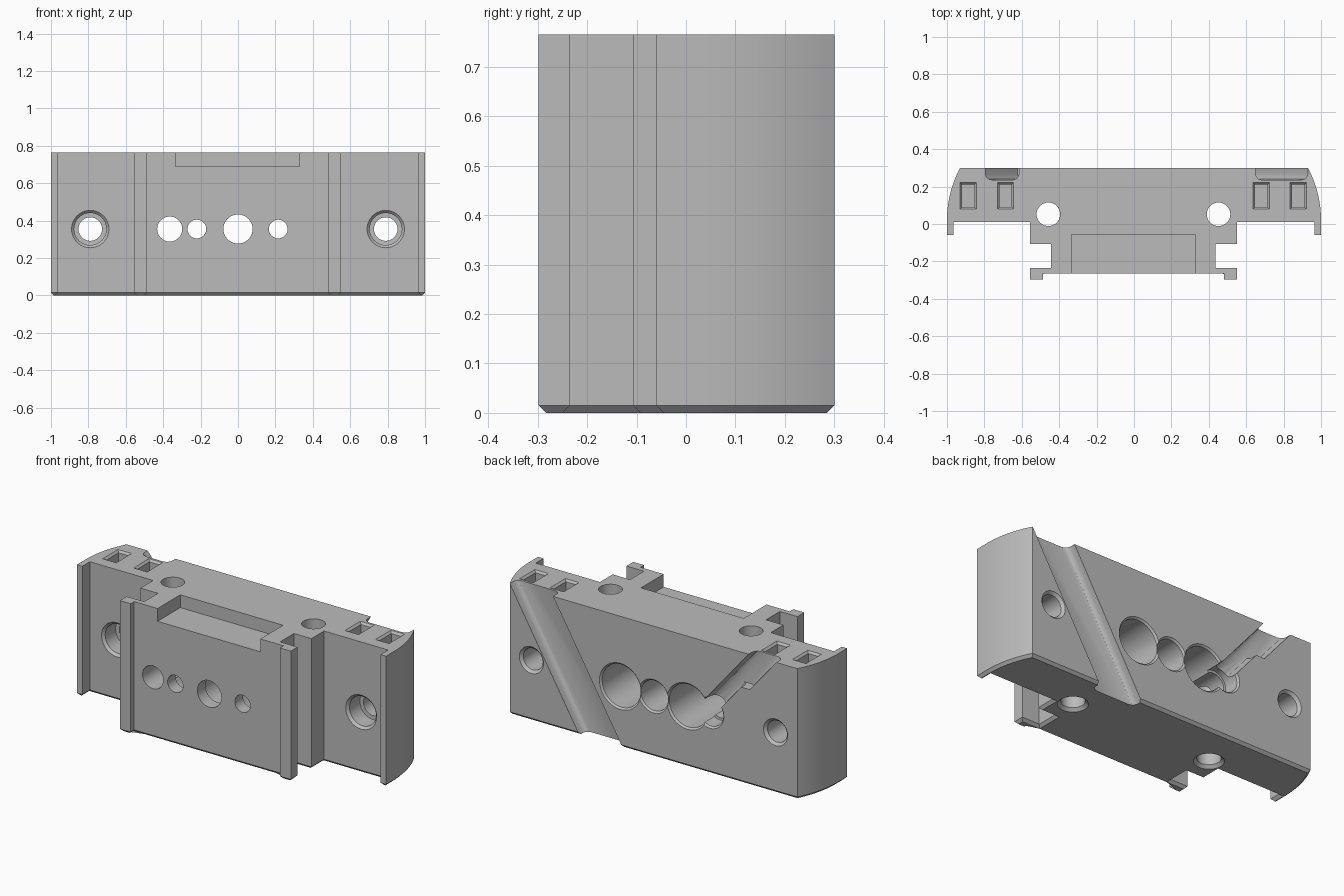
import bpy, bmesh, math
from mathutils import Matrix

if "Cube" in bpy.data.objects:
    bpy.data.objects.remove(bpy.data.objects["Cube"])

H = 0.765      # body height
HZ = 0.355     # height of the cross holes

grey = bpy.data.materials.new("plain grey")
grey.diffuse_color = (0.5, 0.5, 0.5, 1)
grey.use_nodes = True
grey.node_tree.nodes["Principled BSDF"].inputs["Base Color"].default_value = grey.diffuse_color


def make_object(name, bm):
    bmesh.ops.recalc_face_normals(bm, faces=bm.faces)
    me = bpy.data.meshes.new(name)
    bm.to_mesh(me)
    bm.free()
    ob = bpy.data.objects.new(name, me)
    bpy.context.collection.objects.link(ob)
    return ob


def prism(pts, z0, z1, shear=0.0, chamfer=0.0):
    """Plan outline extruded upward, optionally leaning in x as it drops from the top."""
    bm = bmesh.new()
    lo = [bm.verts.new((x + shear * (z0 - H), y, z0)) for x, y in pts]
    hi = [bm.verts.new((x + shear * (z1 - H), y, z1)) for x, y in pts]
    base = bm.faces.new(lo)
    bm.faces.new(hi)
    n = len(pts)
    for i in range(n):
        j = (i + 1) % n
        bm.faces.new((lo[i], lo[j], hi[j], hi[i]))
    bmesh.ops.recalc_face_normals(bm, faces=bm.faces)
    if chamfer:
        bmesh.ops.bevel(bm, geom=list(base.edges), offset=chamfer, segments=1,
                        affect='EDGES')
    return bm


def rect(x0, x1, y0, y1):
    return [(x0, y0), (x1, y0), (x1, y1), (x0, y1)]


def lathe(steps, segs=40):
    """Turned solid about z from (radius, height) steps."""
    bm = bmesh.new()
    rings = [[bm.verts.new((r * math.cos(2 * math.pi * k / segs),
                            r * math.sin(2 * math.pi * k / segs), h))
              for k in range(segs)] for r, h in steps]
    bm.faces.new(rings[0])
    bm.faces.new(rings[-1])
    for a, b in zip(rings, rings[1:]):
        for k in range(segs):
            m = (k + 1) % segs
            bm.faces.new((a[k], a[m], b[m], b[k]))
    return bm


# main body outline: curved ends, side lips, rail-shaped front block
R = 0.595
arc_end = math.asin(0.28 / R)
curve = [(1 - R + R * math.cos(arc_end * i / 14), 0.02 + R * math.sin(arc_end * i / 14))
         for i in range(15)]
right = [(0.48, -0.265), (0.48, -0.298), (0.55, -0.298), (0.55, -0.235), (0.437, -0.235),
         (0.437, -0.107), (0.55, -0.107), (0.55, 0.01), (0.965, 0.01), (0.965, -0.06),
         (1.0, -0.06)] + curve
left = [(-x - (0.006 if x < 0.6 else 0), y) for x, y in reversed(right)]
body = make_object("carriage_body", prism(right + left, 0, H, chamfer=0.015))
body.data.materials.append(grey)


def cut(bm):
    cutter = make_object("cutter", bm)
    cutter.hide_render = True
    mod = body.modifiers.new("cut", 'BOOLEAN')
    mod.operation = 'DIFFERENCE'
    mod.solver = 'EXACT'
    mod.object = cutter
    bpy.context.view_layer.objects.active = body
    bpy.ops.object.modifier_apply(modifier=mod.name)
    bpy.data.objects.remove(cutter)


def cut_hole_y(x, steps):
    """Stepped round hole along y, from (radius, y) steps."""
    bm = lathe(steps)
    bm.transform(Matrix.Translation((x, 0, HZ)) @ Matrix.Rotation(-math.pi / 2, 4, 'X'))
    cut(bm)


# shallow pocket in the top of the front block
cut(prism(rect(-0.335, 0.33, -0.4, -0.055), 0.69, 0.9))

# small slots in the top of each wing, with chamfered mouths
for x in (-0.887, -0.687, 0.681, 0.878):
    cut(prism(rect(x - 0.033, x + 0.033, 0.09, 0.21), H - 0.15, 0.9))
    bm = bmesh.new()
    bmesh.ops.create_cube(bm, size=1)
    for v in bm.verts:
        g = 0.0 if v.co.z < 0 else 0.022
        v.co = (x + math.copysign(0.033 + g, v.co.x),
                0.15 + math.copysign(0.06 + g, v.co.y),
                H - 0.012 if v.co.z < 0 else H + 0.012)
    cut(bm)

# diagonal grooves across the back: one full length, one ending at a cross hole
W = 0.28
side = [(0, 0.4), (0, 0.268), (0.005, 0.252), (0.015, 0.241), (0.035, 0.235)]
full = [(0.65 + x, y) for x, y in side] + [(0.65 + W - x, y) for x, y in reversed(side)]
cut(prism(full, -0.1, 0.9, shear=0.588))
for w, z0 in ((0.125, HZ - 0.02), (0.18, 0.56)):
    part = [(-0.615 - w + x, y) for x, y in side] + \
           [(-0.615 - x, y) for x, y in reversed(side)]
    cut(prism(part, z0, 0.9, shear=-0.84))

# cross holes through the middle, wider from the back
for x, r, wide, y in ((-0.365, 0.067, 0.08, 0.2), (-0.22, 0.05, 0.125, -0.19),
                      (0.0, 0.078, 0.088, -0.19), (0.215, 0.05, 0.125, -0.19)):
    cut_hole_y(x, [(r, -0.5), (r, y), (wide, y + 0.001), (wide, 0.29),
                   (wide + 0.03, 0.32)])

# counterbored bolt holes in the wings
for x in (-0.79, 0.79):
    cut_hole_y(x, [(0.12, -0.01), (0.086, 0.024), (0.086, 0.12), (0.063, 0.121),
                   (0.063, 0.285), (0.093, 0.315)])

# vertical rod holes, flared at the bottom
for x in (-0.458, 0.452):
    bm = lathe([(0.1, -0.02), (0.063, 0.017), (0.063, 0.9)])
    bm.transform(Matrix.Translation((x, 0.052, 0)))
    cut(bm)

# smooth the curved walls, keep the edges crisp
bpy.ops.object.select_all(action='DESELECT')
body.select_set(True)
bpy.context.view_layer.objects.active = body
bpy.ops.object.shade_smooth_by_angle(angle=math.radians(25))
